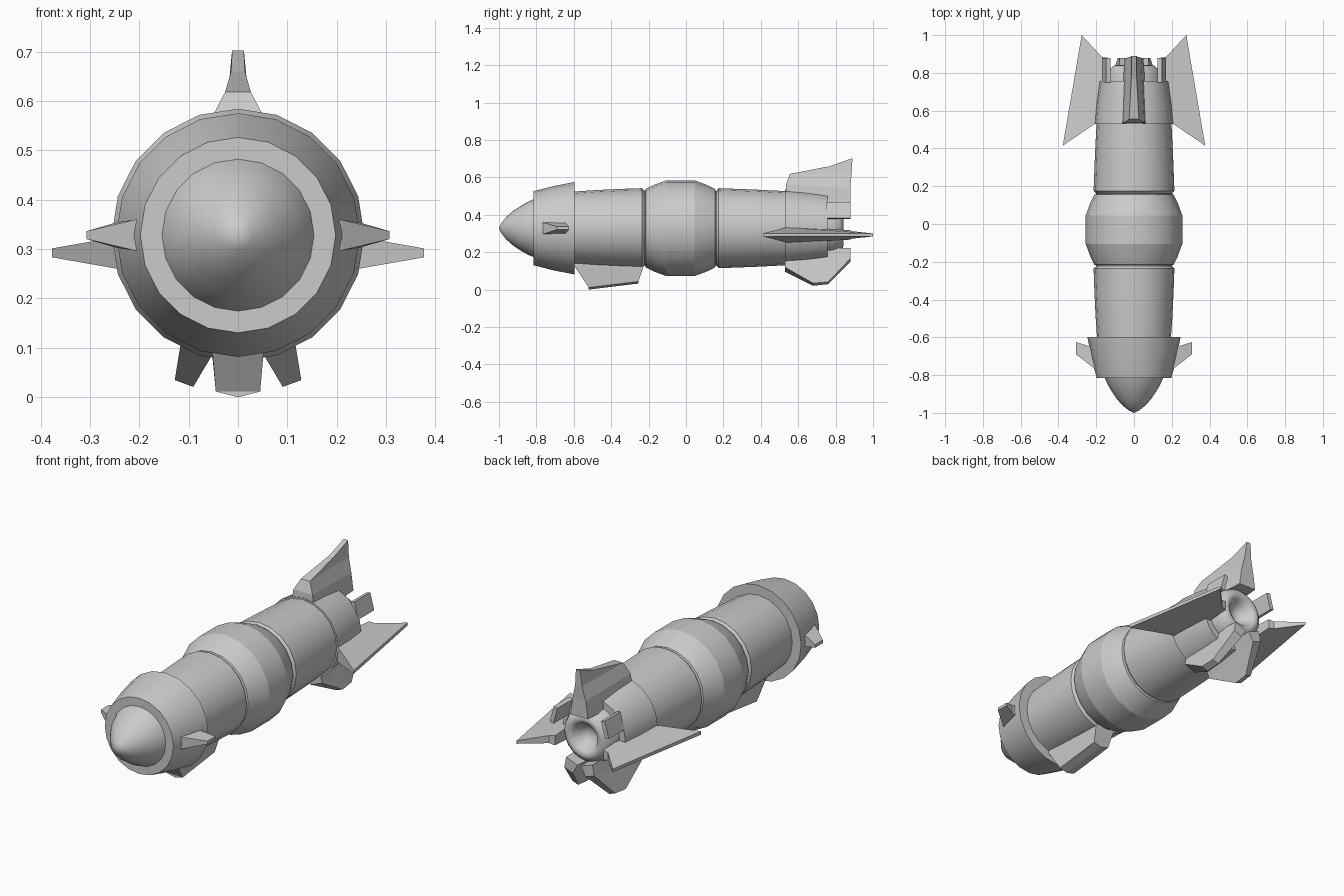
import bpy, bmesh
from math import radians, cos, sin, tau
from mathutils import Matrix

CZ = 0.328      # height of the body axis
SIDES = 20


def finish(bm, name, smooth=None, mirror=False):
    bmesh.ops.recalc_face_normals(bm, faces=bm.faces)
    me = bpy.data.meshes.new(name)
    bm.to_mesh(me)
    bm.free()
    ob = bpy.data.objects.new(name, me)
    bpy.context.collection.objects.link(ob)
    if mirror:
        ob.modifiers.new("mirror", "MIRROR")
    if smooth:
        bpy.ops.object.select_all(action="DESELECT")
        ob.select_set(True)
        bpy.context.view_layer.objects.active = ob
        bpy.ops.object.shade_smooth_by_angle(angle=radians(smooth))
    return ob


def lathe(name, profile, smooth=25):
    """Turn (y, radius) points around the body axis."""
    bm = bmesh.new()
    vs = [bm.verts.new((0, y, CZ + r)) for y, r in profile]
    es = [bm.edges.new(p) for p in zip(vs, vs[1:])]
    bmesh.ops.spin(bm, geom=vs + es, cent=(0, 0, CZ), axis=(0, 1, 0),
                   angle=tau, steps=SIDES)
    bmesh.ops.remove_doubles(bm, verts=bm.verts, dist=1e-4)
    return finish(bm, name, smooth)


def fin(name, rows, angle, z=CZ, mirror=False):
    """Loft rows of (y0, r0, half_t0, y1, r1, half_t1) outwards at an angle."""
    a = radians(angle)
    c, s = cos(a), sin(a)
    bm = bmesh.new()
    rings = []
    for y0, r0, t0, y1, r1, t1 in rows:
        pts = [(y0, r0, t0), (y1, r1, t1), (y1, r1, -t1), (y0, r0, -t0)]
        rings.append([bm.verts.new((r * c - t * s, y, z + r * s + t * c))
                      for y, r, t in pts])
    for p, q in zip(rings, rings[1:]):
        for i in range(4):
            j = (i + 1) % 4
            bm.faces.new((p[i], p[j], q[j], q[i]))
    bm.faces.new(rings[0])
    bm.faces.new(rings[-1])
    return finish(bm, name, None, mirror)


# Turned body sections, front to back
lathe("nose_cone", [(-1, 0), (-0.985, 0.03), (-0.96, 0.061), (-0.925, 0.092),
                    (-0.88, 0.122), (-0.845, 0.142), (-0.81, 0.156)], 40)
lathe("front_collar", [(-0.815, 0.14), (-0.815, 0.198), (-0.71, 0.225),
                       (-0.597, 0.247), (-0.597, 0.18)])
lathe("front_body", [(-0.61, 0.195), (-0.48, 0.204), (-0.35, 0.21),
                     (-0.235, 0.214), (-0.222, 0.2), (-0.215, 0.2)])
lathe("middle_bulge", [(-0.22, 0.195), (-0.215, 0.21), (-0.17, 0.232),
                       (-0.105, 0.256), (0.045, 0.256), (0.11, 0.232),
                       (0.155, 0.21), (0.16, 0.195)], 20)
lathe("rear_body", [(0.155, 0.2), (0.162, 0.2), (0.175, 0.214),
                    (0.36, 0.207), (0.54, 0.198)])
lathe("tail_sleeve", [(0.53, 0.18), (0.53, 0.207), (0.64, 0.197),
                      (0.757, 0.18), (0.757, 0.13)])
lathe("exhaust_nozzle", [(0.75, 0.148), (0.79, 0.142), (0.82, 0.128),
                         (0.838, 0.108), (0.842, 0.09), (0.83, 0.072),
                         (0.80, 0.055), (0.775, 0.03), (0.77, 0)], 50)

# Upright tail fin with a flared root
fin("top_fin", [(0.53, 0.125, 0.07, 0.88, 0.125, 0.05),
                (0.535, 0.235, 0.055, 0.88, 0.215, 0.038),
                (0.555, 0.29, 0.026, 0.885, 0.29, 0.02),
                (0.77, 0.332, 0.014, 0.89, 0.374, 0.012)], 90)

# Swept side wings
fin("side_wing", [(0.53, 0.14, 0.045, 0.88, 0.14, 0.025),
                  (0.535, 0.2, 0.04, 0.885, 0.17, 0.02),
                  (0.415, 0.377, 0.009, 1.0, 0.277, 0.008)],
    0, 0.292, True)

# Pair of splayed lower tail fins
fin("lower_fin", [(0.53, 0.125, 0.05, 0.88, 0.125, 0.035),
                  (0.53, 0.235, 0.036, 0.88, 0.18, 0.026),
                  (0.68, 0.32, 0.02, 0.76, 0.312, 0.018)],
    -70, CZ, True)

# Small nose fins
fin("nose_fin", [(-0.77, 0.19, 0.033, -0.64, 0.19, 0.033),
                 (-0.765, 0.21, 0.031, -0.645, 0.245, 0.026),
                 (-0.69, 0.307, 0.008, -0.625, 0.307, 0.008)],
    0, CZ, True)

# Keel under the front body
fin("belly_keel", [(-0.6, 0.17, 0.056, -0.22, 0.17, 0.056),
                   (-0.598, 0.2, 0.055, -0.23, 0.215, 0.055),
                   (-0.52, 0.317, 0.045, -0.255, 0.285, 0.045),
                   (-0.52, 0.328, 0.002, -0.255, 0.296, 0.002)], -90)

# Tabs beside the nozzle
bm = bmesh.new()
bmesh.ops.create_cube(bm, size=1, matrix=Matrix.Translation((0.148, 0.815, 0.423))
                      @ Matrix.Rotation(radians(-15), 4, "Y")
                      @ Matrix.Diagonal((0.022, 0.13, 0.09, 1)))
finish(bm, "nozzle_tab", None, True)
